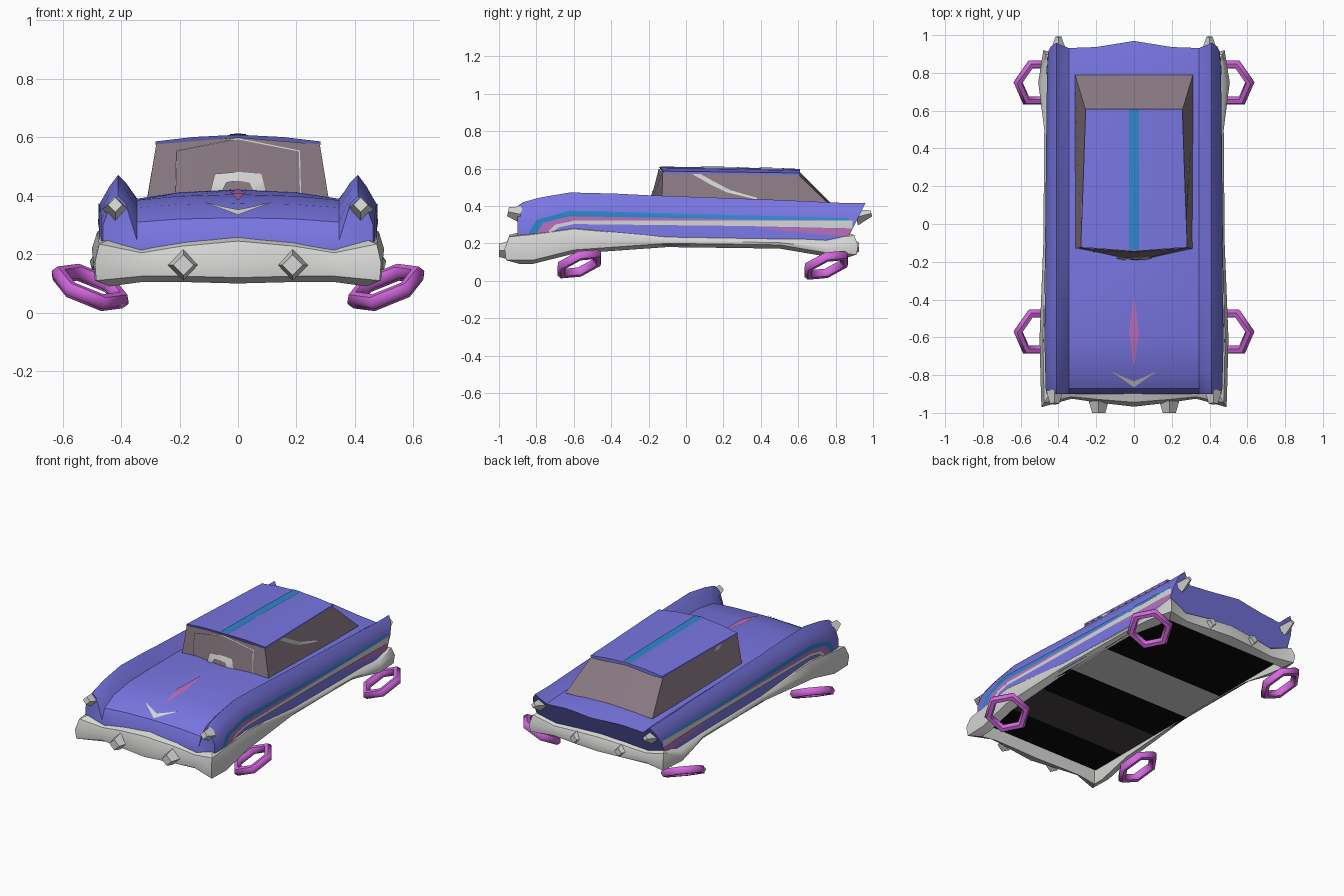
import bpy, bmesh, math
from mathutils import Vector
from mathutils.bvhtree import BVHTree

if "Cube" in bpy.data.objects:
    bpy.data.objects.remove(bpy.data.objects["Cube"])


def mat(name, r, g, b):
    m = bpy.data.materials.new(name)
    m.diffuse_color = (r, g, b, 1)
    m.use_nodes = True
    m.node_tree.nodes["Principled BSDF"].inputs["Base Color"].default_value = m.diffuse_color
    return m


BLUE = mat("body blue", .19, .18, .76)
TEAL = mat("teal stripe", .03, .24, .60)
PINK = mat("pink stripe", .50, .16, .50)
MAGENTA = mat("hover ring magenta", .66, .14, .74)
SILVER = mat("silver", .68, .68, .67)
GLASS = mat("tinted glass", .25, .19, .22)
BLACK = mat("underside black", .003, .003, .003)
PLUM = mat("underside plum", .07, .055, .065)


def finish(bm, name, *mats, recalc=True):
    if recalc:
        bmesh.ops.recalc_face_normals(bm, faces=bm.faces)
    me = bpy.data.meshes.new(name)
    bm.to_mesh(me)
    tree = BVHTree.FromBMesh(bm)
    bm.free()
    ob = bpy.data.objects.new(name, me)
    bpy.context.collection.objects.link(ob)
    for m in mats:
        me.materials.append(m)
    bpy.ops.object.select_all(action='DESELECT')
    ob.select_set(True)
    bpy.context.view_layer.objects.active = ob
    bpy.ops.object.shade_smooth_by_angle(angle=math.radians(35))
    return tree


def loft(name, sections, m, loop_u=False, loop_v=False, caps=False):
    bm = bmesh.new()
    rows = [[bm.verts.new(p) for p in s] for s in sections]
    n, k = len(rows), len(rows[0])
    for i in range(n if loop_u else n - 1):
        a, b = rows[i], rows[(i + 1) % n]
        for j in range(k if loop_v else k - 1):
            bm.faces.new((a[j], a[(j + 1) % k], b[(j + 1) % k], b[j]))
    if caps:
        bm.faces.new(rows[0])
        bm.faces.new(rows[-1])
    return finish(bm, name, m)


def mirrored(half):
    """centre-to-right profile -> full left-to-right profile"""
    return [(-x, y, z) for x, y, z in reversed(half) if x > 0] + half


# Body shell: y, fender crest z, hood centre z, hood edge z, side x, bottom z
stations = [(-.90, .40, .25, .245, .462, .21), (-.87, .42, .325, .31, .468, .21),
            (-.78, .445, .375, .36, .47, .20), (-.62, .472, .405, .385, .474, .20),
            (-.38, .466, .42, .39, .47, .19), (-.20, .457, .422, .39, .468, .19),
            (.50, .432, .41, .38, .46, .19), (.82, .417, .40, .37, .458, .20),
            (.96, .417, .375, .36, .455, .21)]
sections = []
for y, zp, zc, ze, xs, zb in stations:
    half = [(0, zc), (.2, zc - .3 * (zc - ze)), (.345, ze), (.385, zp - .025), (.41, zp),
            (.44, zp - .04), (xs, zp - .1), (xs, zb)]
    rake = .5 if y > .9 else 0
    sections.append(mirrored([(x, y - rake * (zp - z) + (.03 if rake and x < .1 else 0), z)
                              for x, z in half]))
body = loft("body_shell", sections, BLUE, caps=True)

# Bumper and sill belt: outer x, y, low z, high z, from front centre to rear centre
belt = [(0, -.967, .10, .26), (.19, -.945, .105, .243), (.33, -.925, .105, .22),
        (.49, -.97, .09, .25), (.495, -.82, .09, .262), (.50, -.6, .145, .292),
        (.48, -.1, .18, .248), (.475, .5, .172, .236), (.507, .75, .13, .222),
        (.48, .92, .12, .26), (.33, .885, .12, .215), (.17, .905, .12, .23), (0, .92, .12, .24)]


def belt_section(x, y, lo, hi, s):
    outer = Vector((x, y, 0))
    inner = Vector((min(x, .44), max(-.89, min(.85, y)), 0))

    def at(t, z):
        p = outer.lerp(inner, t)
        return (s * p.x, p.y, z)
    return [at(1, hi), at(.3, hi - .015), at(0, (lo + hi) / 2), at(.1, lo + .02), at(1, lo)]


loft("bumper_and_sill", [belt_section(*b, 1) for b in belt] +
     [belt_section(*b, -1) for b in reversed(belt[1:-1])], SILVER, loop_u=True, loop_v=True)

# Underside floor with coloured cross bands
bm = bmesh.new()
cuts = [-.88, -.64, -.34, -.05, .27, .86]
rows = [(bm.verts.new((-.455, y, .18)), bm.verts.new((.455, y, .18))) for y in cuts]
for i, idx in enumerate((0, 1, 0, 2, 0)):
    f = bm.faces.new((rows[i][0], rows[i + 1][0], rows[i + 1][1], rows[i][1]))
    f.material_index = idx
finish(bm, "underside_floor", BLACK, PLUM, SILVER, recalc=False)

# Cabin glass and roof, each as stacked rings
base = [(0, -.20, .39), (.312, -.13, .38), (.312, .79, .385), (0, .79, .40)]
eave = [(0, -.145, .60), (.28, -.125, .576), (.255, .60, .568), (0, .605, .585)]


def ring(pts, dz=0):
    return [(x, y, z + dz) for x, y, z in pts] + \
        [(-x, y, z + dz) for x, y, z in reversed(pts) if x > 0]


cabin = loft("cabin_glass", [ring(base), ring(eave)], GLASS, loop_v=True)
spans = [(y, xh, zc, ze) for y, xh, zc, ze in
         [(-.145, .282, .609, .586), (.2, .27, .606, .582), (.61, .256, .597, .576)]]
roof_rows = []
for y, xh, zc, ze in spans:
    off = .022 if y < 0 else 0
    top = mirrored([(0, y, zc), (xh * .55, y + off * .55, zc - .008), (xh, y + off, ze)])
    low = [(xh, y + off, ze - .012), (-xh, y + off, ze - .012)]
    roof_rows.append(top + low)
roof = loft("roof", roof_rows, BLUE, loop_v=True, caps=True)


def drape(name, rows, axis, tree, m, mirror=False, lift=.004, nu=6, nv=2):
    """Thin plate: rows of (u1, v1, u2, v2) projected on a surface.
    axis x: (y, z) from the right; axis y: (x, z) from the front; axis z: (x, y) from above."""
    fine = []
    for a, b in zip(rows, rows[1:]):
        fine += [[p + (q - p) * t / nu for p, q in zip(a, b)] for t in range(nu)]
    fine.append(list(rows[-1]))
    place = {'x': lambda u, v: Vector((2, u, v)), 'y': lambda u, v: Vector((u, -2, v)),
             'z': lambda u, v: Vector((u, v, 2))}[axis]
    d = {'x': Vector((-1, 0, 0)), 'y': Vector((0, 1, 0)), 'z': Vector((0, 0, -1))}[axis]
    grid = []
    for u1, v1, u2, v2 in fine:
        line = []
        for j in range(nv + 1):
            o = place(u1 + (u2 - u1) * j / nv, v1 + (v2 - v1) * j / nv)
            hit = tree.ray_cast(o, d)[0] or tree.find_nearest(o + d * 1.5)[0]
            line.append(hit - d * lift)
        grid.append(line)
    bm = bmesh.new()
    for s in ((1, -1) if mirror else (1,)):
        vs = [[bm.verts.new((s * p.x, p.y, p.z)) for p in line] for line in grid]
        for a, b in zip(vs, vs[1:]):
            for j in range(nv):
                f = bm.faces.new((a[j], a[j + 1], b[j + 1], b[j]))
                f.normal_update()
                if f.normal.dot(Vector((d.x * s, d.y, d.z))) > 0:
                    f.normal_flip()
    finish(bm, name, m, recalc=False)


# Side stripes
drape("teal_side_stripe", [(-.845, .25, -.80, .25), (-.80, .325, -.765, .31),
                           (-.62, .375, -.62, .345), (.87, .335, .87, .322)], 'x', body, TEAL, True)
drape("pink_side_stripe", [(-.80, .25, -.74, .25), (-.755, .31, -.71, .295),
                           (-.62, .343, -.62, .322), (.25, .325, .25, .322)], 'x', body, PINK, True)
drape("silver_side_stripe", [(-.75, .25, -.73, .25), (-.70, .30, -.68, .285),
                             (-.6, .321, -.6, .303), (.3, .321, .3, .293), (.89, .321, .89, .28)],
      'x', body, SILVER, True, lift=.005)
drape("rear_pink_wedge", [(.36, .286, .36, .284), (.885, .279, .87, .235)], 'x', body, PINK, True)

# Hood ornaments and roof stripe
drape("hood_pink_spindle", [(-.003, -.74, .003, -.74), (-.026, -.58, .026, -.58),
                            (-.003, -.39, .003, -.39)], 'z', body, PINK)
drape("hood_chevron", [(0, -.865, 0, -.832), (.06, -.822, .06, -.808), (.115, -.785, .112, -.783)],
      'z', body, SILVER, True, lift=.007)
drape("roof_stripe", [(-.027, -.135, .027, -.135), (-.027, .605, .027, .605)], 'z', roof, TEAL)

# Window trims
drape("side_window_trim", [(.03, .572, .075, .572), (.13, .515, .16, .525),
                           (.22, .472, .235, .485), (.38, .435, .38, .443)], 'x', cabin, SILVER, True)
drape("windshield_arch", [(.095, .415, .055, .415), (.08, .475, .04, .445), (0, .482, 0, .452)],
      'y', cabin, SILVER, True)
drape("windshield_outline", [(.216, .41, .212, .41), (.212, .555, .208, .552), (0, .597, 0, .593)],
      'y', cabin, SILVER, True)


# Lamps: four-sided tapered diamonds
def lamp(name, x, y, z, r1, r2, depth, facing, tilt=0):
    for s, side in ((1, "right"), (-1, "left")):
        bpy.ops.mesh.primitive_cone_add(
            vertices=4, radius1=r1, radius2=r2, depth=depth, location=(s * x, y, z),
            rotation=(math.radians(-90 * facing + tilt), 0, 0))
        bpy.context.object.name = name + "_" + side
        bpy.context.object.data.materials.append(SILVER)


lamp("front_lamp", .42, -.917, .362, .044, .025, .07, -1, -12)
lamp("rear_lamp", .40, .95, .35, .045, .016, .085, 1, 14)
lamp("front_bumper_lamp", .187, -.968, .163, .053, .035, .063, -1)
lamp("rear_bumper_lamp", .16, .905, .18, .04, .026, .04, 1)

# Hover rings: tilted six-sided rings in place of wheels
for y, z, end in ((-.57, .09, "front"), (.75, .083, "rear")):
    for s, side in ((1, "right"), (-1, "left")):
        bpy.ops.mesh.primitive_torus_add(
            major_segments=6, minor_segments=6, major_radius=.116, minor_radius=.026,
            location=(s * .506, y, z), rotation=(math.radians(19), math.radians(-22 * s), 0))
        ob = bpy.context.object
        ob.name = f"{end}_hover_ring_{side}"
        ob.data.materials.append(MAGENTA)
        bpy.ops.object.shade_smooth_by_angle(angle=math.radians(61))
